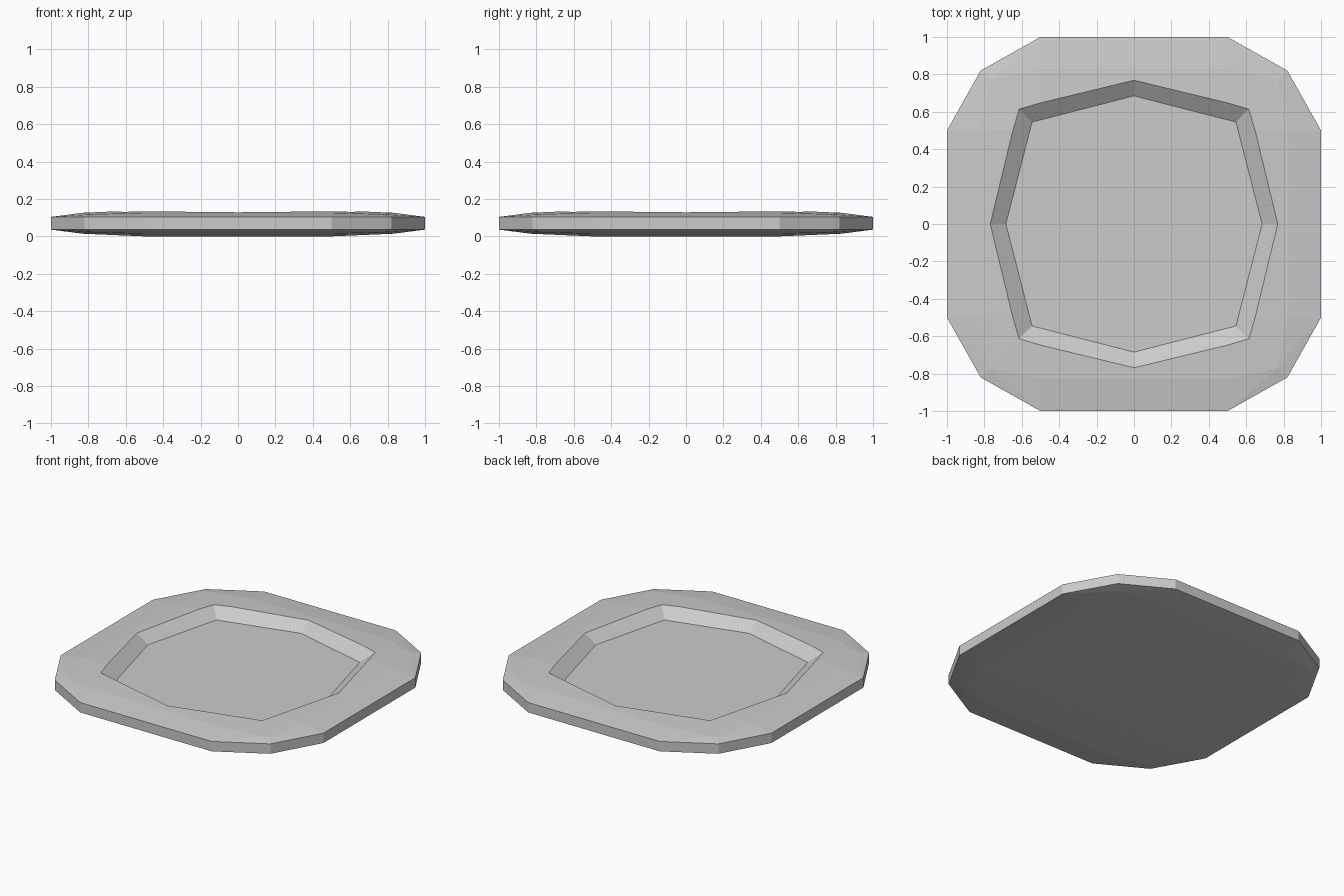
import bpy
import bmesh

cube = bpy.data.objects.get("Cube")
if cube:
    bpy.data.objects.remove(cube, do_unlink=True)

MID = 0.07  # height of the plate's middle plane

stone = bpy.data.materials.new("plain_grey")
stone.use_nodes = True
GREY = (0.6, 0.6, 0.6, 1.0)
stone.diffuse_color = GREY
stone.node_tree.nodes["Principled BSDF"].inputs["Base Color"].default_value = GREY


def hull_object(name, points):
    """Make a flat-faced convex solid around the points."""
    bm = bmesh.new()
    for p in points:
        bm.verts.new(p)
    bmesh.ops.convex_hull(bm, input=bm.verts)
    bmesh.ops.dissolve_limit(bm, angle_limit=0.002, verts=bm.verts, edges=bm.edges)
    bmesh.ops.recalc_face_normals(bm, faces=bm.faces)
    mesh = bpy.data.meshes.new(name)
    bm.to_mesh(mesh)
    bm.free()
    mesh.materials.append(stone)
    obj = bpy.data.objects.new(name, mesh)
    bpy.context.collection.objects.link(obj)
    return obj


# Plate body: one quadrant of (x, y, half height), mirrored in all directions
quadrant = [
    (1.0, 0.5, 0.034), (0.82, 0.82, 0.034), (0.5, 1.0, 0.034),  # outer edge
    (0.83, 0.5, 0.056), (0.77, 0.77, 0.048), (0.5, 0.83, 0.056),  # bevel ring
    (0.5, 0.5, 0.07),  # crown
]
body = [(sx * x, sy * y, MID + sz * h)
        for x, y, h in quadrant
        for sx in (-1, 1) for sy in (-1, 1) for sz in (-1, 1)]
plate = hull_object("plate", body)

# Recess: eight-sided tapered cutter, widening upwards
octagon = [(0.685, 0), (0.545, 0.545), (0, 0.685), (-0.545, 0.545),
           (-0.685, 0), (-0.545, -0.545), (0, -0.685), (0.545, -0.545)]
levels = [(0.07, 1.0), (0.19, 1.25)]
cutter = hull_object("recess_cutter",
                     [(x * s, y * s, z) for z, s in levels for x, y in octagon])
cutter.hide_render = True

cut = plate.modifiers.new("recess", 'BOOLEAN')
cut.operation = 'DIFFERENCE'
cut.solver = 'EXACT'
cut.object = cutter
bpy.context.view_layer.objects.active = plate
bpy.ops.object.modifier_apply(modifier=cut.name)
bpy.data.objects.remove(cutter, do_unlink=True)
